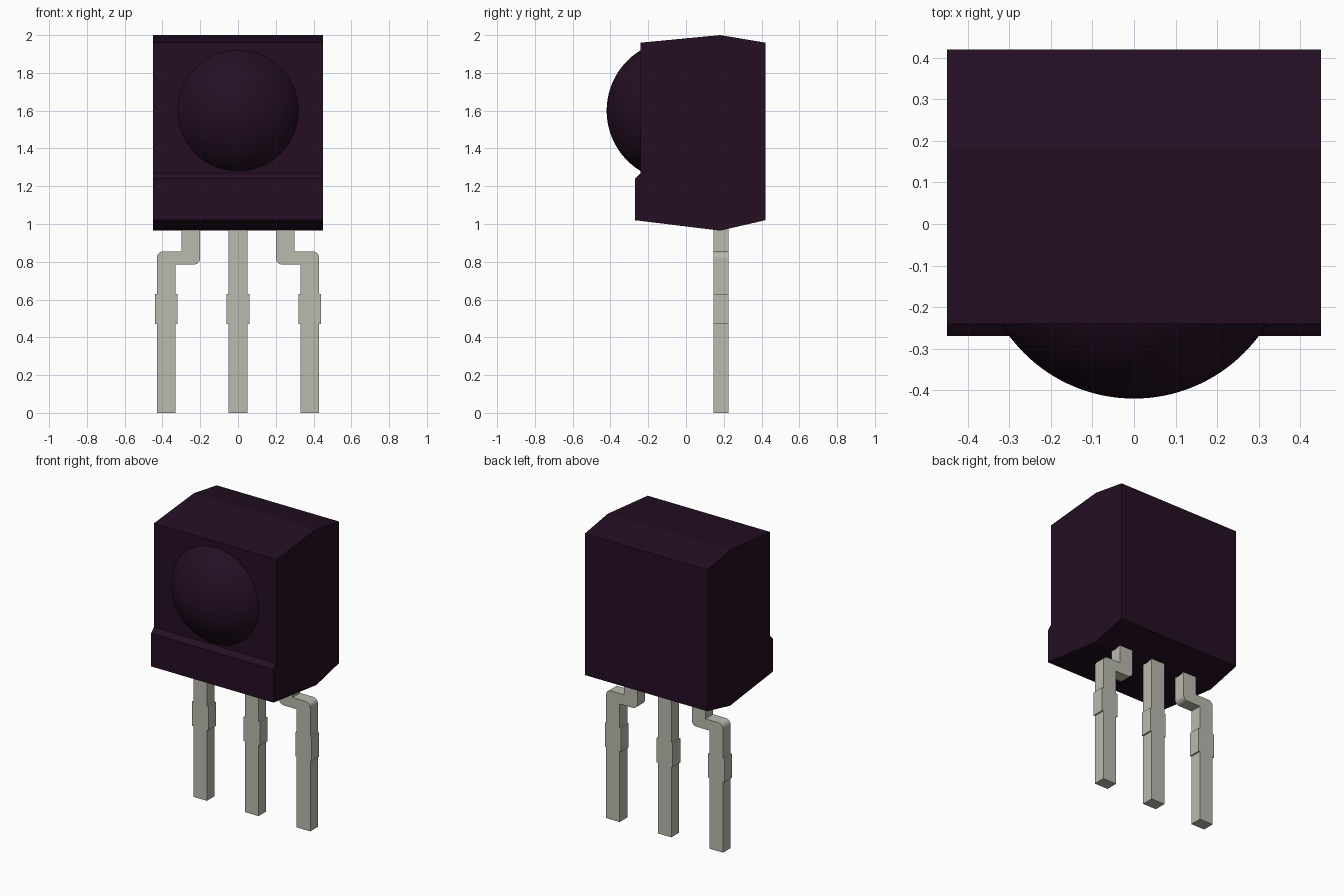
import bpy, bmesh, math
from mathutils import Matrix

cube = bpy.data.objects.get("Cube")
if cube:
    bpy.data.objects.remove(cube)


def material(name, colour):
    m = bpy.data.materials.new(name)
    m.use_nodes = True
    m.diffuse_color = colour
    m.node_tree.nodes["Principled BSDF"].inputs["Base Color"].default_value = colour
    return m


plastic = material("dark purple plastic", (0.018, 0.0045, 0.017, 1))
metal = material("tinned metal", (0.49, 0.49, 0.42, 1))


def finish(bm, name, mat):
    bmesh.ops.recalc_face_normals(bm, faces=bm.faces)
    mesh = bpy.data.meshes.new(name)
    bm.to_mesh(mesh)
    bm.free()
    mesh.materials.append(mat)
    obj = bpy.data.objects.new(name, mesh)
    bpy.context.collection.objects.link(obj)
    return obj


def extrude_profile(name, points, depth, mat):
    """Fill a closed 3D outline and push it along the depth vector."""
    bm = bmesh.new()
    face = bm.faces.new([bm.verts.new(p) for p in points])
    new = bmesh.ops.extrude_face_region(bm, geom=[face])["geom"]
    bmesh.ops.translate(bm, vec=depth, verts=[v for v in new if isinstance(v, bmesh.types.BMVert)])
    return finish(bm, name, mat)


# Moulded body: side outline swept across the width
side = [(-0.24, 1.96), (0.18, 2.0), (0.42, 1.96), (0.42, 1.02),
        (0.18, 0.965), (-0.27, 1.02), (-0.27, 1.24), (-0.24, 1.27)]
extrude_profile("body", [(-0.45, y, z) for y, z in side], (0.9, 0, 0), plastic)

# Lens: spherical cap on the front face
rim, bulge, front = 0.32, 0.18, -0.24
radius = (rim ** 2 + bulge ** 2) / (2 * bulge)
centre = (0, front - bulge + radius, 1.6)
bm = bmesh.new()
bmesh.ops.create_uvsphere(bm, u_segments=64, v_segments=64, radius=radius,
                          matrix=Matrix.Translation(centre) @ Matrix.Rotation(math.pi / 2, 4, "X"))
bmesh.ops.bisect_plane(bm, geom=bm.verts[:] + bm.edges[:] + bm.faces[:],
                       plane_co=(0, front + 0.005, 0), plane_no=(0, 1, 0), clear_outer=True)
lens = finish(bm, "lens", plastic)
lens.data.shade_smooth()


# Leads: front outlines given thickness
LEAD_BACK, THICK, HALF, TAB = 0.225, 0.08, 0.05, 0.06
TAB_LOW, TAB_HIGH, TOP = 0.47, 0.63, 1.0


def shank(x):
    """Right edge going up and left edge going down, with the wider tab."""
    edge = [(HALF, 0), (HALF, TAB_LOW), (TAB, TAB_LOW), (TAB, TAB_HIGH), (HALF, TAB_HIGH)]
    return [(x + w, z) for w, z in edge], [(x - w, z) for w, z in reversed(edge)]


def rounded(x, z, start, end, r=0.035, steps=6):
    """Arc about (x, z) between two angles in degrees."""
    angles = [math.radians(start + (end - start) * i / steps) for i in range(steps + 1)]
    return [(x + r * math.cos(a), z + r * math.sin(a)) for a in angles]


def lead(name, outline, sign=1):
    extrude_profile(name, [(sign * x, LEAD_BACK, z) for x, z in outline], (0, -THICK, 0), metal)


up, down = shank(0)
lead("middle_lead", up + [(HALF, TOP), (-HALF, TOP)] + down)

up, down = shank(0.38)
bent = (up + rounded(0.395, 0.82, 0, 90) + [(0.3, 0.855), (0.3, TOP), (0.2, TOP)]
        + rounded(0.235, 0.82, 180, 270) + [(0.33, 0.785)] + down)
lead("left_lead", bent)
lead("right_lead", bent, -1)
